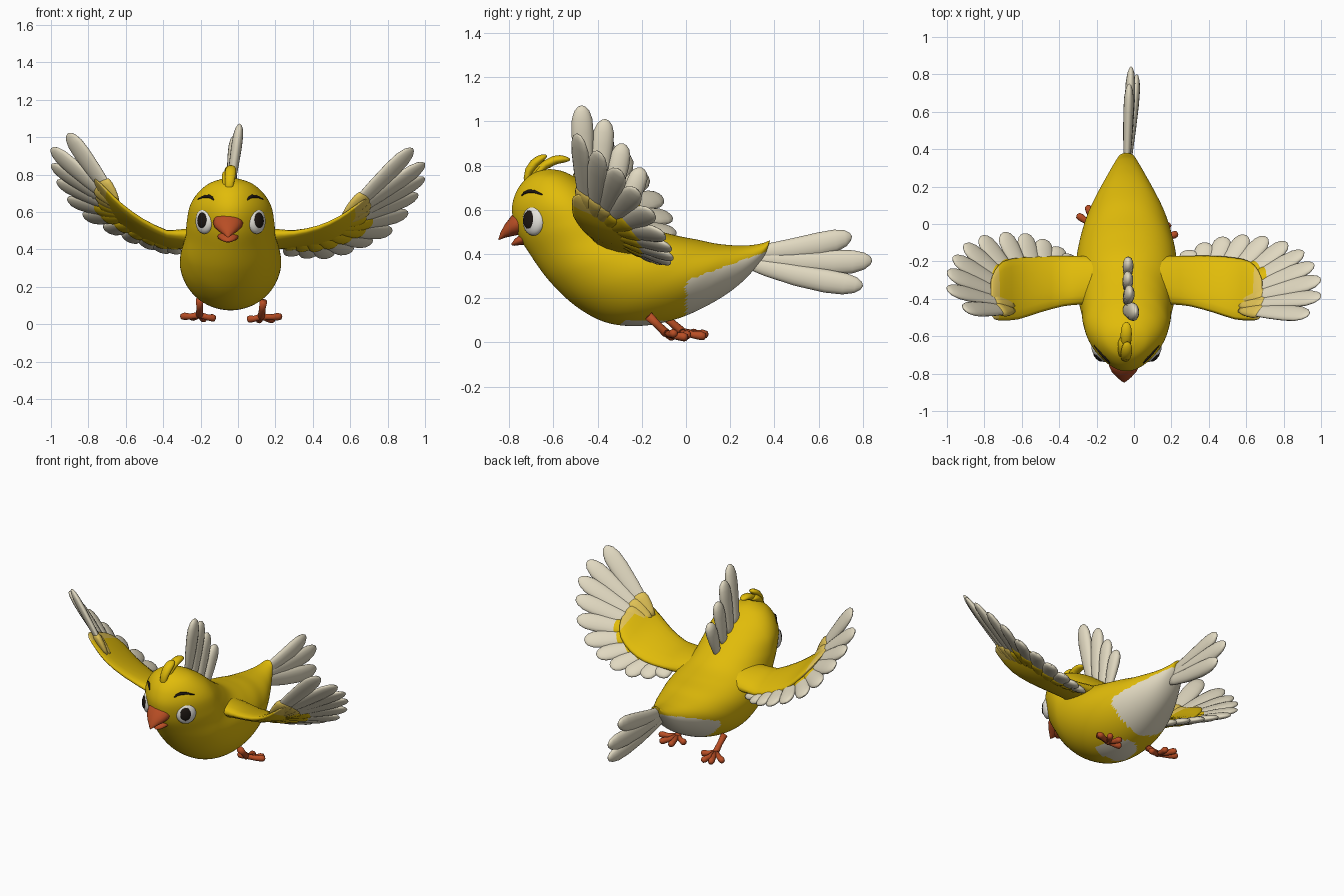
import bpy, bmesh, math
from mathutils import Vector as V
from mathutils.bvhtree import BVHTree

if "Cube" in bpy.data.objects:
    bpy.data.objects.remove(bpy.data.objects["Cube"])

CX = -0.04  # body mid-plane


def material(name, rgb):
    m = bpy.data.materials.new(name)
    m.diffuse_color = (*rgb, 1)
    m.use_nodes = True
    m.node_tree.nodes["Principled BSDF"].inputs["Base Color"].default_value = m.diffuse_color
    return m


YELLOW = material("yellow", (0.75, 0.50, 0.003))
PALE = material("pale_yellow", (0.74, 0.53, 0.09))
CREAM = material("cream", (0.75, 0.69, 0.53))
ORANGE = material("orange", (0.48, 0.075, 0.018))
WHITE = material("eye_white", (0.80, 0.78, 0.72))
BLACK = material("black", (0.012, 0.008, 0.006))


def loft(name, rings, mats, rule=None, warp=None):
    """Skin (centre, half-axis a, half-axis b) elliptical rings and cap the ends."""
    n = 96 if len(rings) > 60 else 32 if len(rings) > 20 else 16
    bm = bmesh.new()
    rows = []
    for c, a, b in rings:
        row = [c + a * math.cos(t) + b * math.sin(t) for t in (2 * math.pi * k / n for k in range(n))]
        rows.append([bm.verts.new(warp(p) if warp else p) for p in row])
    for r, s in zip(rows, rows[1:]):
        for k in range(n):
            bm.faces.new((r[k], r[(k + 1) % n], s[(k + 1) % n], s[k]))
    bm.faces.new(rows[0])
    bm.faces.new(rows[-1])
    bmesh.ops.recalc_face_normals(bm, faces=bm.faces)
    me = bpy.data.meshes.new(name)
    for m in mats:
        me.materials.append(m)
    for f in bm.faces:
        f.smooth = True
        if rule:
            f.material_index = rule(f.calc_center_median())
    bm.to_mesh(me)
    ob = bpy.data.objects.new(name, me)
    bpy.context.collection.objects.link(ob)
    tree = BVHTree.FromBMesh(bm)
    bm.free()
    return tree


def smooth_path(keys, steps):
    """Catmull-Rom interpolation of tuples."""
    out = []
    for i in range(len(keys) - 1):
        p = [keys[max(0, min(len(keys) - 1, i + k))] for k in (-1, 0, 1, 2)]
        for s in range(steps):
            t = s / steps
            out.append([0.5 * (2 * b + (c - a) * t + (2 * a - 5 * b + 4 * c - d) * t * t
                               + (3 * b - a - 3 * c + d) * t ** 3) for a, b, c, d in zip(*p)])
    out.append(list(keys[-1]))
    return out


SHAPE = [(0, .45), (.2, .7), (.45, .9), (.7, 1), (.85, .93), (.94, .68), (.985, .35), (1, .04)]


def feather(name, base, tip, side, width, thick, mat, bend=V()):
    base, tip = V(base), V(tip)
    d = (tip - base).normalized()
    w = V(side)
    w = (w - d * w.dot(d)).normalized()
    u = d.cross(w)
    loft(name, [(base.lerp(tip, t) + bend * 4 * t * (1 - t), w * width * s / 2, u * thick * s / 2)
                for t, s in SHAPE], [mat])


def tube(name, pts, radii, mat):
    pts = [V(p) for p in pts]
    rings = []
    for i, p in enumerate(pts):
        d = (pts[min(i + 1, len(pts) - 1)] - pts[max(i - 1, 0)]).normalized()
        a = d.cross(V((0.3, 0.2, 1))).normalized()
        rings.append((p, a * radii[i], d.cross(a) * radii[i]))
    loft(name, rings, [mat])


def ellipsoid(name, centre, axes, mat):
    a, b, c = axes
    loft(name, [(V(centre) - c * math.cos(t), a * math.sin(t), b * math.sin(t))
                for t in (0.02 + (math.pi - 0.04) * i / 20 for i in range(21))], [mat])


# Head and body: front/lower point (y, z), back/upper point (y, z), half width
BODY = [(-.625, .783, -.615, .784, .005), (-.675, .772, -.565, .776, .06),
        (-.725, .74, -.515, .755, .13), (-.768, .68, -.44, .71, .188), (-.787, .60, -.37, .655, .224),
        (-.765, .50, -.27, .58, .235), (-.71, .405, -.17, .52, .242), (-.62, .28, -.05, .485, .265),
        (-.50, .165, .05, .465, .27), (-.36, .09, .13, .448, .25), (-.2, .075, .2, .44, .215),
        (-.03, .11, .26, .438, .165), (.13, .185, .31, .442, .115), (.25, .27, .35, .45, .075),
        (.345, .375, .375, .46, .042), (.37, .43, .38, .46, .02)]


def body_colour(c):
    if c.y > 0 and c.z < 0.28 + 0.36 * c.y:
        return 1
    return 1 if -0.29 < c.y < -0.08 and c.z < 0.1 else 0


def taper_face(p):
    """Narrow the front of the head in plan."""
    k = 1 - .17 * (max(0, -.5 - p.y) / .2) ** 1.5
    return V((CX + (p.x - CX) * k, p.y, p.z))


body_rings = []
for fy, fz, by, bz, hw in smooth_path(BODY, 8):
    f, b = V((CX, fy, fz)), V((CX, by, bz))
    body_rings.append(((f + b) / 2, V((max(hw, .003), 0, 0)), (b - f) / 2))
skin = loft("body", body_rings, [YELLOW, CREAM], body_colour, taper_face)

# Beak: y, z, half width, half height
for part, rows in (
        ("upper_beak", [(-.70, .55, .08, .062), (-.76, .542, .08, .056), (-.79, .526, .066, .046),
                        (-.82, .503, .038, .030), (-.84, .48, .014, .015), (-.847, .467, .003, .004)]),
        ("lower_beak", [(-.69, .475, .062, .03), (-.745, .467, .055, .026),
                        (-.775, .452, .032, .015), (-.79, .443, .003, .003)])):
    loft(part, [(V((-.053, y, z)), V((a, 0, 0)), V((0, 0, b))) for y, z, a, b in rows], [ORANGE])

# Eyes, pupils and brows
BROW = [(.085, -.735, .66), (.098, -.73, .675), (.118, -.715, .685), (.142, -.685, .682), (.165, -.645, .664)]
for s, side in ((-1, "left"), (1, "right")):
    n = V((s * .72, -.69, .06)).normalized()
    t = V((0, 0, 1)).cross(n).normalized()
    u = n.cross(t)
    surface = skin.find_nearest(V((CX + s * .145, -.695, .555)))[0]
    c = surface - n * .014
    ellipsoid(side + "_eye", c, (t * .062, u * .071, n * .036), WHITE)
    ellipsoid(side + "_pupil", c + n * .027 - t * s * .006, (t * .034, u * .042, n * .014), BLACK)
    tube(side + "_brow", [skin.find_nearest(V((CX + s * x, y, z)))[0] for x, y, z in BROW],
         (.003, .007, .009, .007, .003), BLACK)

# Head tuft
for i, (base, tip, bend) in enumerate((((-.05, -.72, .70), (-.035, -.632, .848), (0, -.03, .01)),
                                       ((-.045, -.69, .73), (-.04, -.525, .83), (0, -.02, .03)),
                                       ((-.06, -.715, .71), (-.055, -.60, .81), (0, -.02, .02)))):
    feather(f"tuft_feather_{i}", base, tip, (1, 0, 0), .06, .042, YELLOW, V(bend))

# Upright feathers on the back
for i, (base, tip, w) in enumerate((((-.05, -.46, .66), (.01, -.472, 1.072), .10),
                                    ((-.045, -.41, .62), (-.02, -.365, 1.01), .10),
                                    ((-.04, -.35, .58), (-.03, -.285, .90), .095),
                                    ((-.035, -.29, .54), (-.03, -.20, .79), .09))):
    feather(f"back_feather_{i}", base, tip, (0, 1, .2), w, .058, CREAM)

# Tail fan
for i, (base, tip, w) in enumerate((((-.04, .26, .40), (-.025, .75, .48), .108),
                                    ((-.04, .26, .385), (-.015, .842, .37), .112),
                                    ((-.04, .25, .37), (.015, .80, .255), .105))):
    feather(f"tail_feather_{i}", base, tip, (0, 0, 1), w, .055, CREAM, V((0, 0, -.015)))

# Wings: x, leading y/z, trailing y/z, half thickness
ARM = [(.10, -.42, .47, -.17, .43, .06), (.20, -.43, .485, -.17, .425, .048),
       (.30, -.44, .49, -.17, .42, .034), (.43, -.475, .52, -.17, .425, .03),
       (.54, -.51, .57, -.18, .46, .026), (.62, -.515, .625, -.20, .52, .022),
       (.665, -.51, .66, -.25, .57, .014), (.685, -.48, .67, -.30, .60, .004)]
ROOTS = [(.57, -.455, .575), (.54, -.32, .505), (.28, -.28, .448)]
TIPS = {
    "right": [(.935, -.485, .94), (1.0, -.39, .86), (1.0, -.30, .78), (.965, -.22, .69), (.91, -.15, .59),
              (.82, -.10, .49), (.71, -.07, .43), (.60, -.06, .385), (.49, -.07, .36), (.39, -.10, .36),
              (.30, -.14, .37)],
    "left": [(-.91, -.455, 1.02), (-1.0, -.35, .94), (-1.0, -.26, .85), (-.97, -.18, .76), (-.91, -.11, .66),
             (-.82, -.065, .57), (-.70, -.045, .50), (-.59, -.05, .45), (-.49, -.08, .415), (-.41, -.12, .39),
             (-.35, -.16, .385)]}


def place(side, p):
    """Mirror a right-wing point to the left, where the wing is raised higher."""
    x, y, z = p
    return V(p) if side == "right" else V((2 * CX - x, y, z + .28 * max(0, x - .3)))


for side in ("right", "left"):
    rings = []
    for x, ly, lz, ty, tz, th in smooth_path(ARM, 2):
        a, b = place(side, (x, ly, lz)), place(side, (x, ty, tz))
        h = (b - a) / 2
        slope = V((-max(0, x - .3) * 1.6 * (1 if side == "right" else -1), 0, 1))
        up = (slope - h * slope.dot(h) / h.length_squared).normalized()
        rings.append(((a + b) / 2, h, up * th))
    loft(side + "_wing", rings, [YELLOW, PALE], lambda c: int(abs(c.x - CX) > .675))
    tips = [V(p) for p in TIPS[side]]
    last = len(tips) - 1
    for i, tip in enumerate(tips):
        k = min(int(2 * i / last), 1)
        t = 2 * i / last - k
        base = V(ROOTS[k]).lerp(V(ROOTS[k + 1]), t) - V((0, 0, .09 * k * t * (1 - t)))
        base = place(side, base)
        across = tips[min(i + 1, last)] - tips[max(i - 1, 0)]
        w = .112 if i < 6 else .108
        feather(f"{side}_wing_feather_{i}", base, tip, across, w, .042, CREAM)
        # Short coverts give the scalloped edge
        reach = .33 if i < 4 else .5
        feather(f"{side}_covert_{i}", base, base.lerp(tip, reach), across, w * .95, .05,
                PALE if i < 3 else YELLOW)

# Legs and toes: hip, ankle, toe tips
LEGS = {"right": ((.135, -.17, .12), (.125, -.09, .042),
                  [(.235, -.05, .04), (.19, .005, .022), (.11, .01, .02), (.05, -.06, .024)]),
        "left": ((-.205, -.11, .13), (-.205, -.02, .05),
                 [(-.305, .05, .04), (-.25, .10, .035), (-.18, .09, .025), (-.12, .01, .03)])}
for side, (hip, ankle, toes) in LEGS.items():
    hip, ankle = V(hip), V(ankle)
    tube(side + "_leg", [hip, hip.lerp(ankle, .5), ankle, ankle + V((0, .015, -.01))],
         (.021, .017, .02, .012), ORANGE)
    for i, tip in enumerate(toes):
        tip = V(tip)
        mid = ankle.lerp(tip, .5) + V((0, 0, -.004))
        tube(f"{side}_toe_{i}", [ankle, mid, ankle.lerp(tip, .8), ankle.lerp(tip, .95), tip],
             (.016, .016, .02, .016, .005), ORANGE)
